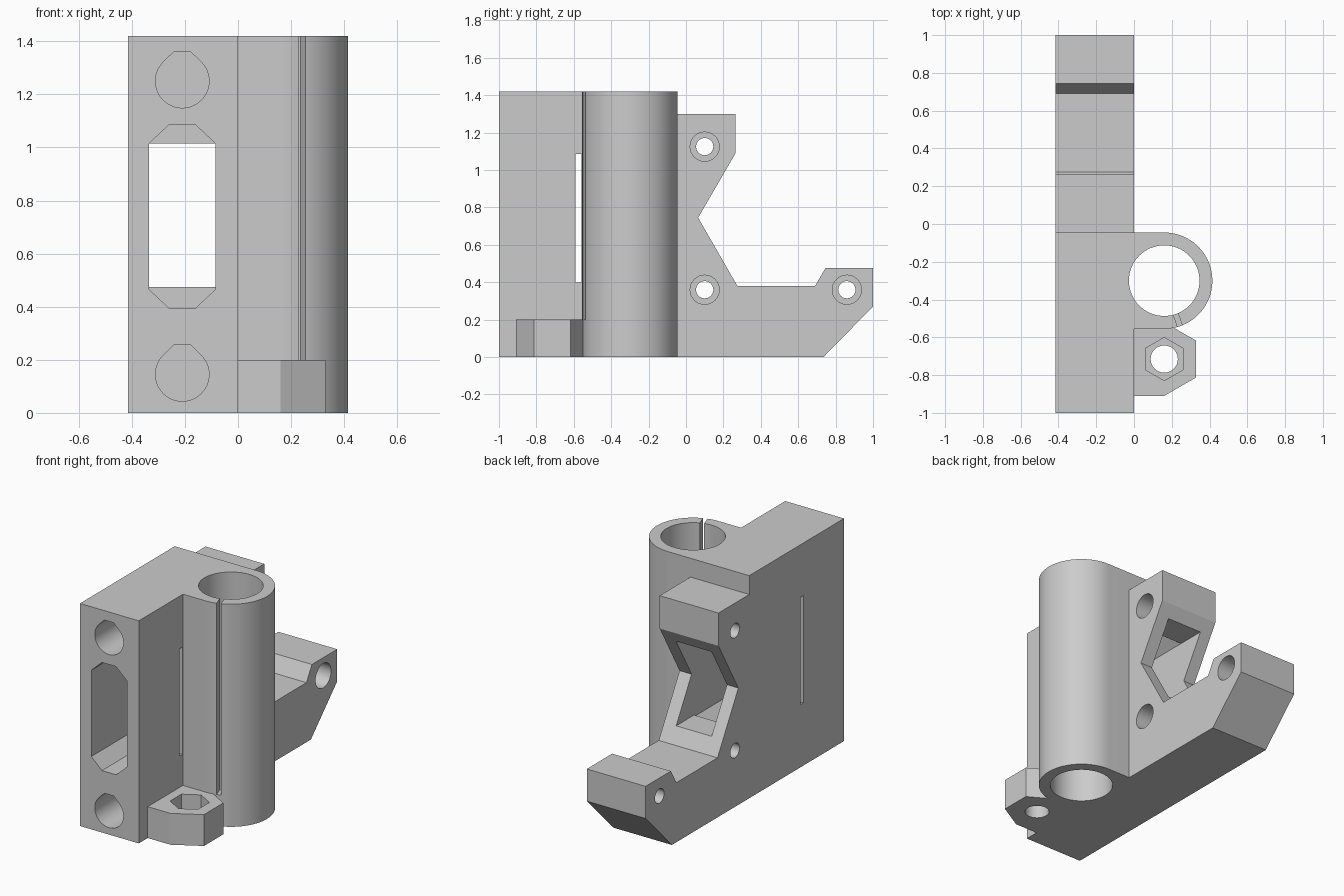
import bpy, bmesh
from math import sin, cos, pi, radians
from mathutils import Matrix

cube = bpy.data.objects.get("Cube")
if cube:
    bpy.data.objects.remove(cube, do_unlink=True)

grey = bpy.data.materials.new("plain grey")
grey.use_nodes = True
colour = (0.6, 0.6, 0.6, 1)
grey.diffuse_color = colour
grey.node_tree.nodes["Principled BSDF"].inputs["Base Color"].default_value = colour


def prism(name, axis, outline, lo, hi):
    """Extrude a 2D outline along an axis, from lo to hi."""
    place = {"X": lambda a, b, d: (d, a, b),
             "Y": lambda a, b, d: (a, d, b),
             "Z": lambda a, b, d: (a, b, d)}[axis]
    bm = bmesh.new()
    ends = [[bm.verts.new(place(a, b, d)) for a, b in outline] for d in (lo, hi)]
    for ring in ends:
        bm.faces.new(ring)
    n = len(outline)
    for i in range(n):
        j = (i + 1) % n
        bm.faces.new((ends[0][i], ends[0][j], ends[1][j], ends[1][i]))
    bmesh.ops.recalc_face_normals(bm, faces=bm.faces)
    mesh = bpy.data.meshes.new(name)
    bm.to_mesh(mesh)
    bm.free()
    mesh.materials.append(grey)
    obj = bpy.data.objects.new(name, mesh)
    bpy.context.collection.objects.link(obj)
    return obj


def arc(a, b, r, n=64, start=0, sweep=2 * pi):
    """Points on an arc; a full circle does not repeat its first point."""
    steps = n if sweep == 2 * pi else n - 1
    return [(a + r * cos(start + sweep * i / steps),
             b + r * sin(start + sweep * i / steps)) for i in range(n)]


def rect(a0, a1, b0, b1):
    return [(a0, b0), (a1, b0), (a1, b1), (a0, b1)]


def combine(base, tool, operation):
    """Apply a boolean to the base and discard the tool."""
    mod = base.modifiers.new(operation, "BOOLEAN")
    mod.operation, mod.object, mod.solver = operation, tool, "EXACT"
    bpy.context.view_layer.objects.active = base
    bpy.ops.object.modifier_apply(modifier=mod.name)
    bpy.data.objects.remove(tool, do_unlink=True)


LEFT, RIGHT, MID = -0.415, 0.0, -0.21
TOP = 1.42
BX, BY = 0.16, -0.30      # bearing axis
NX, NY = 0.16, -0.715     # nut axis

# Main plate with the notched rear arm
bracket = prism("carriage_bracket", "X", [
    (-1, 0), (0.735, 0), (1, 0.27), (1, 0.475), (0.745, 0.475), (0.69, 0.38),
    (0.275, 0.38), (0.065, 0.745), (0.265, 1.09), (0.265, 1.3),
    (-0.045, 1.3), (-0.045, TOP), (-1, TOP)], LEFT, RIGHT)

# Rounded bearing holder
holder = arc(BX, BY, 0.255, 40, -pi / 2, pi) + [(-0.1, BY + 0.255), (-0.1, BY - 0.255)]
combine(bracket, prism("bearing_holder", "Z", holder, 0, TOP), "UNION")

# Nut boss: half hexagon joined to the plate
boss = arc(NX, NY, 0.195, 4, -pi / 2, pi) + [(-0.1, -0.555), (-0.1, NY - 0.195)]
combine(bracket, prism("nut_boss", "Z", boss, 0, 0.2), "UNION")

# Bearing bore and the clamping slit
combine(bracket, prism("bore", "Z", arc(BX, BY, 0.187), -0.1, 1.6), "DIFFERENCE")
slit = prism("slit", "Z", rect(0.15, 0.3, -0.013, 0.013), 0.2, 1.6)
slit.data.transform(Matrix.Translation((BX, BY, 0)) @ Matrix.Rotation(radians(-71), 4, "Z"))
combine(bracket, slit, "DIFFERENCE")

# Nut pocket and its bolt hole
combine(bracket, prism("nut_pocket", "Z", arc(NX, NY, 0.114, 6, pi / 2), 0.1, 0.3), "DIFFERENCE")
combine(bracket, prism("nut_hole", "Z", arc(NX, NY, 0.072, 32), -0.1, 0.15), "DIFFERENCE")

# Blind rod holes with flattened teardrop tops
for z in (0.145, 1.25):
    teardrop = arc(MID, z, 0.101, 40, radians(135), radians(270))
    teardrop += [(MID + 0.032, z + 0.11), (MID - 0.032, z + 0.11)]
    combine(bracket, prism("rod_hole", "Y", teardrop, -1.1, -0.2), "DIFFERENCE")

# Belt opening: chamfered pocket in front, rectangular window behind
pocket = [(-0.335, 0.465), (-0.26, 0.395), (-0.16, 0.395), (-0.085, 0.465),
          (-0.085, 1.015), (-0.16, 1.085), (-0.26, 1.085), (-0.335, 1.015)]
combine(bracket, prism("belt_pocket", "Y", pocket, -1.1, 0.04), "DIFFERENCE")
combine(bracket, prism("belt_window", "Y", rect(-0.335, -0.085, 0.475, 1.015), -0.1, 0.5), "DIFFERENCE")

# Thin tie slot across the plate
combine(bracket, prism("tie_slot", "X", rect(-0.59, -0.56, 0.4, 1.085), -0.6, 0.03), "DIFFERENCE")

# Screw holes through the arm, counterbored on the bearing side
for y, z in ((0.1, 1.125), (0.1, 0.36), (0.86, 0.36)):
    combine(bracket, prism("screw_hole", "X", arc(y, z, 0.046, 32), -0.6, 0.1), "DIFFERENCE")
    combine(bracket, prism("counterbore", "X", arc(y, z, 0.078, 32), -0.12, 0.1), "DIFFERENCE")

# Smooth the round walls, keep the edges crisp
bpy.ops.object.select_all(action="DESELECT")
bracket.select_set(True)
bpy.context.view_layer.objects.active = bracket
bpy.ops.object.shade_smooth_by_angle(angle=radians(25))
